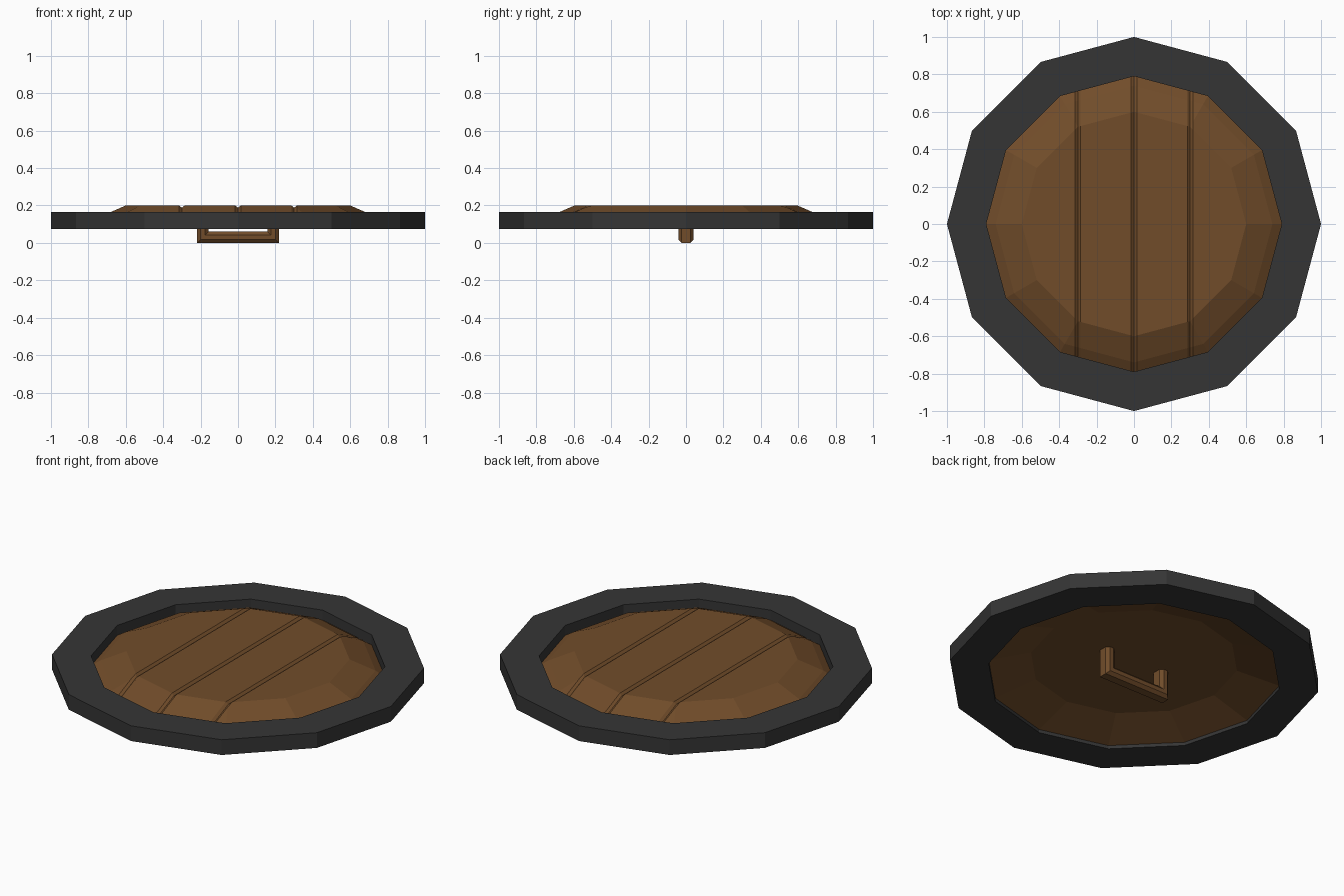
import bpy, bmesh, math
from mathutils import Vector

if "Cube" in bpy.data.objects:
    bpy.data.objects.remove(bpy.data.objects["Cube"])

SIDES = 12


def material(name, rgb):
    m = bpy.data.materials.new(name)
    m.diffuse_color = (*rgb, 1)
    m.use_nodes = True
    m.node_tree.nodes["Principled BSDF"].inputs["Base Color"].default_value = m.diffuse_color
    return m


WOOD = material("wood", (0.165, 0.073, 0.023))
IRON = material("iron", (0.036, 0.036, 0.036))


def ring(bm, r, z):
    return [bm.verts.new((r * math.sin(math.tau * i / SIDES),
                          r * math.cos(math.tau * i / SIDES), z)) for i in range(SIDES)]


def bridge(bm, a, b):
    n = len(a)
    for i in range(n):
        j = (i + 1) % n
        bm.faces.new((a[i], a[j], b[j], b[i]))


def lathe(bm, profile, cap=False, closed=False):
    rings = [ring(bm, r, z) for r, z in profile]
    for a, b in zip(rings, rings[1:]):
        bridge(bm, a, b)
    if closed:
        bridge(bm, rings[-1], rings[0])
    if cap:
        bm.faces.new(rings[-1])


def finish(bm, name, mat):
    me = bpy.data.meshes.new(name)
    bm.to_mesh(me)
    bm.free()
    me.materials.append(mat)
    ob = bpy.data.objects.new(name, me)
    bpy.context.collection.objects.link(ob)
    return ob


# Iron rim: square-section twelve-sided ring
bm = bmesh.new()
lathe(bm, [(1.0, 0.075), (1.0, 0.165), (0.79, 0.165), (0.79, 0.075)], closed=True)
bmesh.ops.recalc_face_normals(bm, faces=bm.faces)
finish(bm, "rim", IRON)

# Shield face: shallow dome with V grooves between the planks
bm = bmesh.new()
lathe(bm, [(0.80, 0.10), (0.74, 0.139), (0.60, 0.20)], cap=True)
grooves = (-0.30, 0.0, 0.30)
for g in grooves:
    for x in (g - 0.015, g, g + 0.015):
        bmesh.ops.bisect_plane(bm, geom=bm.verts[:] + bm.edges[:] + bm.faces[:],
                               dist=1e-5, plane_co=(x, 0, 0), plane_no=(1, 0, 0))
for v in bm.verts:
    if any(abs(v.co.x - g) < 1e-3 for g in grooves):
        v.co.z -= 0.012
bmesh.ops.recalc_face_normals(bm, faces=bm.faces)
if sum(f.normal.z for f in bm.faces) < 0:
    bmesh.ops.reverse_faces(bm, faces=bm.faces)
finish(bm, "planks", WOOD)

# Hollow back of the shield
bm = bmesh.new()
lathe(bm, [(0.80, 0.088), (0.79, 0.095), (0.56, 0.165)], cap=True)
bmesh.ops.recalc_face_normals(bm, faces=bm.faces)
if sum(f.normal.z for f in bm.faces) > 0:
    bmesh.ops.reverse_faces(bm, faces=bm.faces)
finish(bm, "back_lining", WOOD)

# Handle: octagonal bar mitred into two legs
bm = bmesh.new()
section = [(0.04, 0.012), (0.024, 0.03), (-0.024, 0.03), (-0.04, 0.012),
           (-0.04, -0.012), (-0.024, -0.03), (0.024, -0.03), (0.04, -0.012)]
stations = []
for side, top in ((-1, True), (-1, False), (1, False), (1, True)):
    stations.append([bm.verts.new((side * (0.188 + d), y, 0.175 if top else 0.03 - d))
                     for y, d in section])
for a, b in zip(stations, stations[1:]):
    bridge(bm, a, b)
bm.faces.new(stations[0])
bm.faces.new(stations[-1])
bmesh.ops.recalc_face_normals(bm, faces=bm.faces)
finish(bm, "handle", WOOD)
